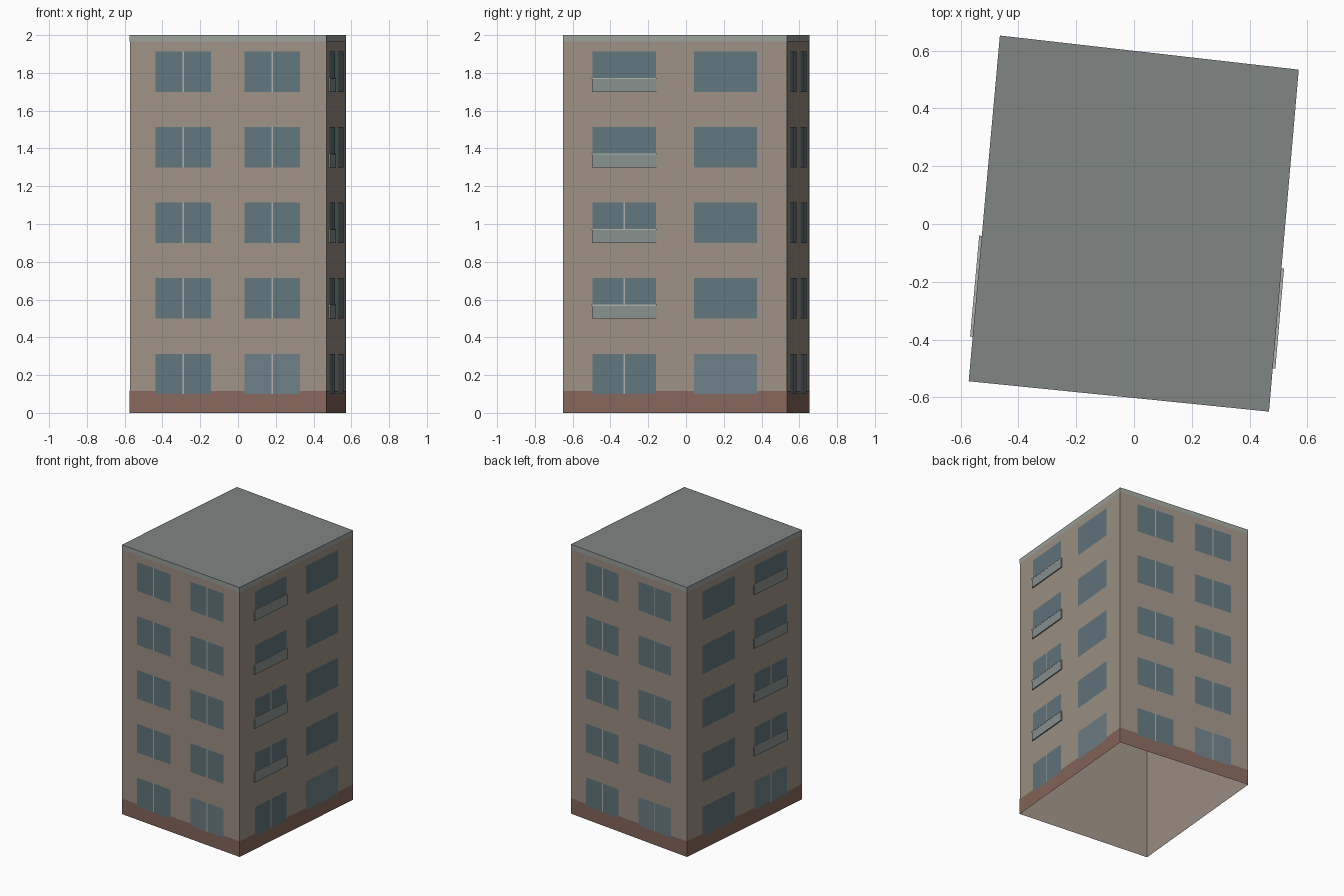
import bpy, bmesh
from mathutils import Vector

if "Cube" in bpy.data.objects:
    bpy.data.objects.remove(bpy.data.objects["Cube"])

# Footprint: slightly skewed block, counter-clockwise from front left
CORNERS = [Vector(c) for c in ((-0.572, -0.544, 0), (0.467, -0.649, 0),
                               (0.570, 0.534, 0), (-0.464, 0.652, 0))]
SIDES = ["front", "right", "back", "left"]
UP = Vector((0, 0, 1))


def material(name, rgb):
    m = bpy.data.materials.new(name)
    m.diffuse_color = (*rgb, 1)
    m.use_nodes = True
    m.node_tree.nodes["Principled BSDF"].inputs["Base Color"].default_value = m.diffuse_color
    return m


WALL = material("plaster", (0.34, 0.285, 0.235))
ROOF = material("roof_grey", (0.215, 0.24, 0.23))
TRIM = material("trim_grey", (0.33, 0.36, 0.33))
BASE = material("base_brown", (0.24, 0.135, 0.105))
GLASS = material("glass", (0.12, 0.18, 0.205))
PALE = material("pale_glass", (0.155, 0.215, 0.245))
FRAME = material("frame", (0.42, 0.44, 0.41))
RAIL = material("balcony_grey", (0.25, 0.29, 0.28))


def make(name, mat, build):
    bm = bmesh.new()
    build(bm)
    mesh = bpy.data.meshes.new(name)
    bm.to_mesh(mesh)
    bm.free()
    mesh.materials.append(mat)
    ob = bpy.data.objects.new(name, mesh)
    bpy.context.collection.objects.link(ob)


def point(side, t, z, off):
    a, b = CORNERS[side], CORNERS[(side + 1) % 4]
    out = (b - a).cross(UP).normalized()
    return a.lerp(b, t) + out * off + UP * z


def panel(bm, side, t0, t1, z0, z1, off):
    bm.faces.new([bm.verts.new(point(side, t, z, off))
                  for t, z in ((t0, z0), (t1, z0), (t1, z1), (t0, z1))])


def slab(bm, side, t0, t1, z0, z1, depth):
    # box standing out from the wall, open only against the wall
    near, far = [[bm.verts.new(point(side, t, z, off))
                  for t, z in ((t0, z0), (t1, z0), (t1, z1), (t0, z1))]
                 for off in (0, depth)]
    bm.faces.new(far)
    for i in range(4):
        j = (i + 1) % 4
        bm.faces.new((near[i], near[j], far[j], far[i]))


def band(z0, z1, off):
    def build(bm):
        for s in range(4):
            panel(bm, s, -0.001, 1.001, z0, z1, off)
    return build


# Shell without a floor, flat roof, base band and roof trim
make("walls", WALL, band(0, 2, 0))
make("roof", ROOF, lambda bm: bm.faces.new([bm.verts.new(c + UP * 2) for c in CORNERS]))
make("base_band", BASE, band(0, 0.115, 0.0015))
make("roof_trim", TRIM, band(1.965, 2, 0.0015))

# Windows: two columns by five floors on every side
HALF = 0.141
COLUMNS = (0.2725, 0.7255)
BALCONY_COLUMN = {1: 0, 3: 1}
for s, side in enumerate(SIDES):
    panes, pale, bars, balconies, rails = [], [], [], [], []
    for floor in range(5):
        z = 0.1 + 0.4 * floor
        for col, t in enumerate(COLUMNS):
            spot = (s, t - HALF, t + HALF, z, z + 0.213)
            (pale if floor == 0 and col == 1 else panes).append((*spot, 0.003))
            has_balcony = BALCONY_COLUMN.get(s) == col
            if s in (0, 2) or (has_balcony and floor < 3):
                bars.append((s, t - 0.004, t + 0.004, z, z + 0.213, 0.004))
            if has_balcony and floor:
                balconies.append((s, t - 0.145, t + 0.145, z, z + 0.067, 0.008))
                rails.append((s, t - 0.146, t + 0.146, z + 0.067, z + 0.073, 0.009))
    for name, mat, func, items in (("windows", GLASS, panel, panes),
                                   ("pale_window", PALE, panel, pale),
                                   ("window_bars", FRAME, panel, bars),
                                   ("balconies", RAIL, slab, balconies),
                                   ("balcony_rails", FRAME, slab, rails)):
        if items:
            make(f"{side}_{name}", mat, lambda bm: [func(bm, *i) for i in items])
